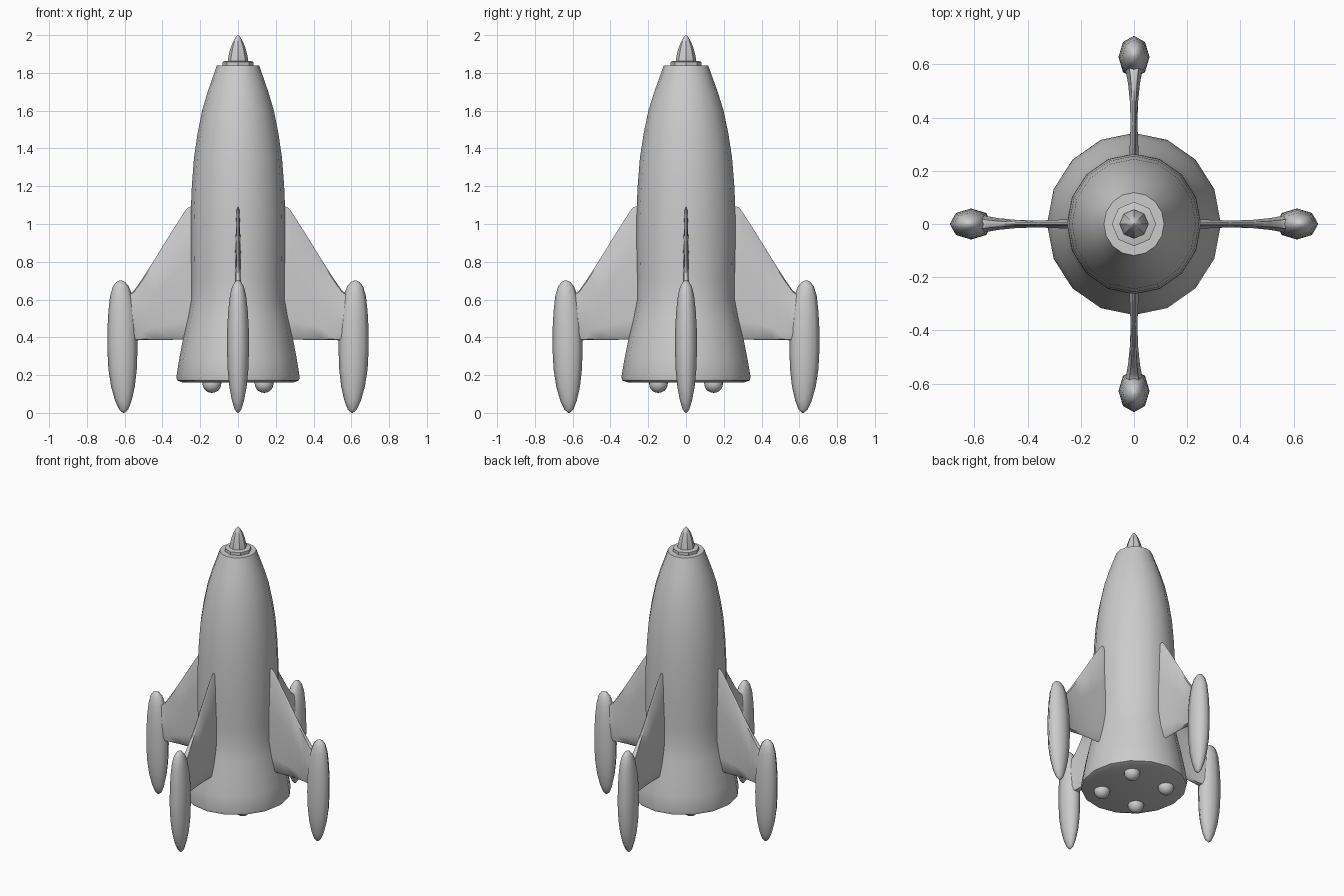
import bpy, bmesh, math
from mathutils import Matrix

if "Cube" in bpy.data.objects:
    bpy.data.objects.remove(bpy.data.objects["Cube"])


def finish(name, bm, angle=35):
    bmesh.ops.recalc_face_normals(bm, faces=bm.faces)
    me = bpy.data.meshes.new(name)
    bm.to_mesh(me)
    bm.free()
    ob = bpy.data.objects.new(name, me)
    bpy.context.collection.objects.link(ob)
    bpy.ops.object.select_all(action='DESELECT')
    ob.select_set(True)
    bpy.context.view_layer.objects.active = ob
    bpy.ops.object.shade_smooth_by_angle(angle=math.radians(angle))
    return ob


def loft(bm, rings):
    # bridge equal-length rings and cap both ends
    vs = [[bm.verts.new(p) for p in r] for r in rings]
    n = len(vs[0])
    for a, b in zip(vs, vs[1:]):
        for i in range(n):
            j = (i + 1) % n
            bm.faces.new((a[i], a[j], b[j], b[i]))
    bm.faces.new(vs[0][::-1])
    bm.faces.new(vs[-1])


def lathe(name, profile, sides, sx=1.0, sy=1.0, angle=35):
    # profile of (radius, z, optional centre offset in x)
    bm = bmesh.new()
    rings = []
    for r, z, *off in profile:
        cx = off[0] if off else 0
        rings.append([(cx + r * sx * math.cos(2 * math.pi * i / sides),
                       r * sy * math.sin(2 * math.pi * i / sides), z)
                      for i in range(sides)])
    loft(bm, rings)
    return finish(name, bm, angle)


def place(ob, k):
    # turn a part built along +x to one of the four sides
    shift = 0.015 if k % 2 else 0.0
    ob.data.transform(Matrix.Rotation(k * math.pi / 2, 4, 'Z')
                      @ Matrix.Translation((shift, 0, 0)))


# hull
lathe("hull", [(0.31, 0.162), (0.338, 0.172), (0.342, 0.19), (0.325, 0.29),
               (0.303, 0.40), (0.278, 0.51), (0.261, 0.60), (0.261, 0.72),
               (0.264, 0.88), (0.263, 1.04), (0.256, 1.20), (0.244, 1.35),
               (0.224, 1.48), (0.199, 1.60), (0.168, 1.70), (0.139, 1.78),
               (0.118, 1.838)], 16, sx=0.955)

# nose collar and spike
lathe("nose_collar", [(0.083, 1.83), (0.083, 1.858), (0.07, 1.862)], 8)
lathe("nose_spike", [(0.055, 1.855), (0.052, 1.88), (0.043, 1.92),
                     (0.029, 1.96), (0.013, 1.988), (0.002, 2.0)], 8)

# fins: (distance out, top z, bottom z, half thickness)
stations = [(0.21, 1.10, 0.39, 0.016), (0.262, 1.09, 0.389, 0.016),
            (0.28, 1.07, 0.388, 0.016), (0.36, 0.945, 0.387, 0.013),
            (0.44, 0.815, 0.386, 0.015), (0.51, 0.705, 0.385, 0.022),
            (0.55, 0.648, 0.384, 0.029), (0.575, 0.63, 0.382, 0.036),
            (0.61, 0.63, 0.38, 0.044)]
section = [(0, 0), (0.65, 0.015), (1, 0.15), (1, 0.6), (0.5, 0.97), (0, 1),
           (-0.5, 0.97), (-1, 0.6), (-1, 0.15), (-0.65, 0.015)]

# pods: slim eight-sided floats at the fin ends
pod = [(0.004, 0.0, 0.605), (0.024, 0.018, 0.605), (0.044, 0.065, 0.607),
       (0.063, 0.14, 0.609), (0.075, 0.23, 0.611), (0.08, 0.34, 0.612),
       (0.078, 0.45, 0.613), (0.071, 0.54, 0.615), (0.059, 0.62, 0.618),
       (0.042, 0.67, 0.62), (0.023, 0.693, 0.621), (0.004, 0.702, 0.621)]

for k in range(4):
    bm = bmesh.new()
    loft(bm, [[(u, y * t, b + f * (top - b)) for y, f in section]
              for u, top, b, t in stations])
    place(finish("fin_%d" % (k + 1), bm, 50), k)
    place(lathe("pod_%d" % (k + 1), pod, 8, sy=0.73, angle=60), k)

# round thruster bulbs under the hull
for i, (sx, sy) in enumerate([(1, 1), (-1, 1), (-1, -1), (1, -1)]):
    bm = bmesh.new()
    bmesh.ops.create_uvsphere(
        bm, u_segments=16, v_segments=10, radius=0.05,
        matrix=Matrix.Translation((0.138 * sx, 0.146 * sy, 0.156)))
    finish("thruster_%d" % (i + 1), bm, 60)
